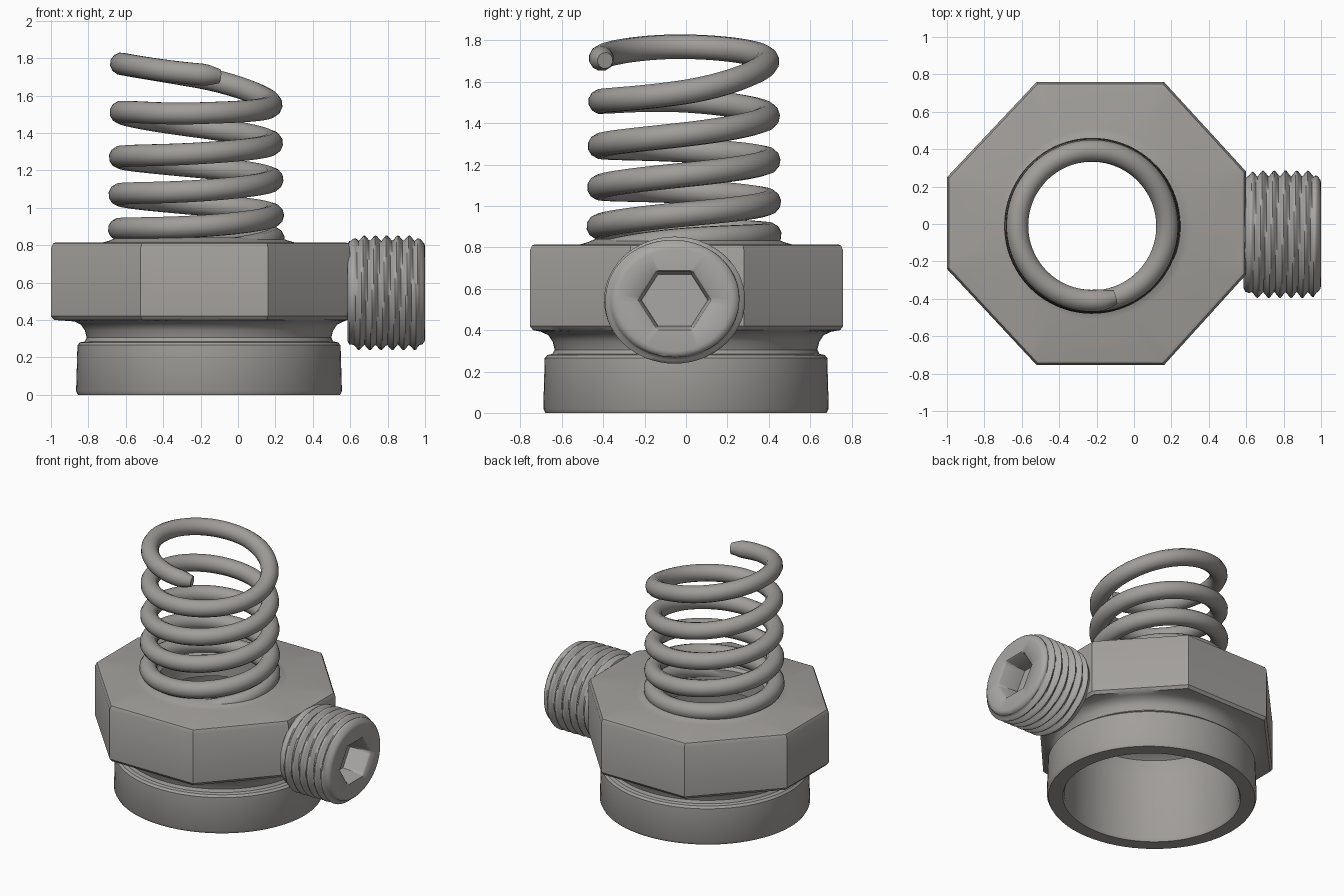
import bpy, bmesh
from math import sin, cos, pi, atan2

if "Cube" in bpy.data.objects:
    bpy.data.objects.remove(bpy.data.objects["Cube"])

TAU = 2 * pi


def steel(name, rgb):
    m = bpy.data.materials.new(name)
    m.diffuse_color = (*rgb, 1)
    m.use_nodes = True
    m.node_tree.nodes["Principled BSDF"].inputs["Base Color"].default_value = m.diffuse_color
    return m


dark_steel = steel("dark_steel", (0.36, 0.345, 0.33))
plug_steel = steel("plug_steel", (0.40, 0.39, 0.375))
spring_steel = steel("spring_steel", (0.35, 0.335, 0.32))


def loft(name, loops, mat, closed=False, cap_end=False, angle=35):
    """Skin a stack of equal-length point loops into one mesh object."""
    bm = bmesh.new()
    rings = [[bm.verts.new(p) for p in lp] for lp in loops]
    pairs = list(zip(rings, rings[1:]))
    if closed:
        pairs.append((rings[-1], rings[0]))
    n = len(rings[0])
    for a, b in pairs:
        for i in range(n):
            j = (i + 1) % n
            bm.faces.new((a[i], a[j], b[j], b[i]))
    if cap_end:
        bm.faces.new(rings[-1])
        bm.faces.new(rings[0])
    bmesh.ops.recalc_face_normals(bm, faces=bm.faces)
    me = bpy.data.meshes.new(name)
    bm.to_mesh(me)
    bm.free()
    me.materials.append(mat)
    ob = bpy.data.objects.new(name, me)
    bpy.context.collection.objects.link(ob)
    bpy.ops.object.select_all(action='DESELECT')
    ob.select_set(True)
    bpy.context.view_layer.objects.active = ob
    bpy.ops.object.shade_smooth_by_angle(angle=angle * pi / 180)
    return ob


# Octagonal outline, each edge subdivided so it can blend into circles
CX = -0.19
corners = [(0.60, -0.27), (0.60, 0.28), (0.16, 0.76), (-0.52, 0.76),
           (-1.0, 0.25), (-1.0, -0.24), (-0.52, -0.755), (0.16, -0.755)]
octagon = []
for (x0, y0), (x1, y1) in zip(corners, corners[1:] + corners[:1]):
    for i in range(10):
        t = i / 10
        octagon.append((x0 + (x1 - x0) * t - CX, y0 + (y1 - y0) * t))
angles = [atan2(y, x) for x, y in octagon]


def circ(r, z, cx=-0.155, sx=1.03):
    return [(cx + r * sx * cos(a), r * sin(a), z) for a in angles]


def octa(s, z):
    return [(CX + s * x, s * y, z) for x, y in octagon]


# Body: spring seat, octagonal nut, undercut neck, base ring and hollow bore
seat = [circ(r, z, -0.21, 1) for r, z in
        [(0.36, 0.66), (0.36, 0.82), (0.38, 0.84), (0.44, 0.84), (0.475, 0.825), (0.51, 0.815)]]
nut = [octa(0.965, 0.815), octa(0.985, 0.81), octa(1, 0.785), octa(1, 0.42), octa(0.98, 0.40)]
base = [circ(r, z) for r, z in
        [(0.70, 0.392), (0.665, 0.375), (0.645, 0.345), (0.635, 0.305), (0.645, 0.285),
         (0.67, 0.28), (0.683, 0.265), (0.69, 0.02), (0.68, 0.0), (0.585, 0.0),
         (0.575, 0.02), (0.57, 0.50), (0.54, 0.60), (0.47, 0.65)]]
loft("nut_body", seat + nut + base, dark_steel, closed=True)

# Side plug: helical thread around the x axis with a hex socket in its end
SEG = 60
BY, BZ, SQ = -0.055, 0.545, 0.9
PITCH = 0.06


def plug_loop(x, rfun):
    pts = []
    for i in range(SEG):
        a = TAU * i / SEG
        r = rfun(a)
        pts.append((x, BY + r * cos(a), BZ + SQ * r * sin(a)))
    return pts


def thread(x):
    fade = max(0, min(1, (x - 0.60) / 0.04, (0.985 - x) / 0.03))

    def f(a):
        ph = ((x / PITCH) + a / TAU) % 1
        return 0.307 + 0.034 * fade * min(1, 2.3 * (1 - abs(2 * ph - 1)) / 2)
    return f


def hexagon(rad):
    return lambda a: rad * cos(pi / 6) / cos(a % (pi / 3) - pi / 6)


plug = [plug_loop(0.585, lambda a: 0.285)]
plug += [plug_loop(0.595 + 0.39 * i / 48, thread(0.595 + 0.39 * i / 48)) for i in range(49)]
plug += [plug_loop(0.997, lambda a: 0.29), plug_loop(1.0, lambda a: 0.275),
         plug_loop(1.0, hexagon(0.185)), plug_loop(0.99, hexagon(0.175)),
         plug_loop(0.84, hexagon(0.16))]
loft("threaded_plug", plug, plug_steel, cap_end=True, angle=50)

# Coil spring: heights at every quarter turn, starting at the front
heights = [0.76, 0.835, 0.86, 0.885, 0.90, 0.96, 1.02, 1.07, 1.09, 1.15, 1.22,
           1.27, 1.29, 1.345, 1.435, 1.51, 1.505, 1.55, 1.70, 1.77, 1.715, 1.66]


def height(t):
    i = min(int(t), len(heights) - 2)
    f = t - i
    p = [heights[max(0, min(len(heights) - 1, i + k))] for k in (-1, 0, 1, 2)]
    return 0.5 * (2 * p[1] + (p[2] - p[0]) * f + (2 * p[0] - 5 * p[1] + 4 * p[2] - p[3]) * f * f
                  + (3 * p[1] - p[0] - 3 * p[2] + p[3]) * f ** 3)


END = 20.2
N = 400
cu = bpy.data.curves.new("coil_spring", 'CURVE')
cu.dimensions = '3D'
cu.bevel_depth = 0.06
cu.bevel_resolution = 4
cu.use_fill_caps = True
cu.materials.append(spring_steel)
sp = cu.splines.new('POLY')
sp.points.add(N)
for i in range(N + 1):
    t = END * i / N
    a = -pi / 2 + t * pi / 2
    r = 0.414 - 0.014 * t / END
    sp.points[i].co = (-0.224 + r * cos(a), -0.01 + r * sin(a), height(t), 1)
    sp.points[i].radius = min(1, 0.65 + (N - i) * 0.15)
sp.use_smooth = True
bpy.context.collection.objects.link(bpy.data.objects.new("coil_spring", cu))
